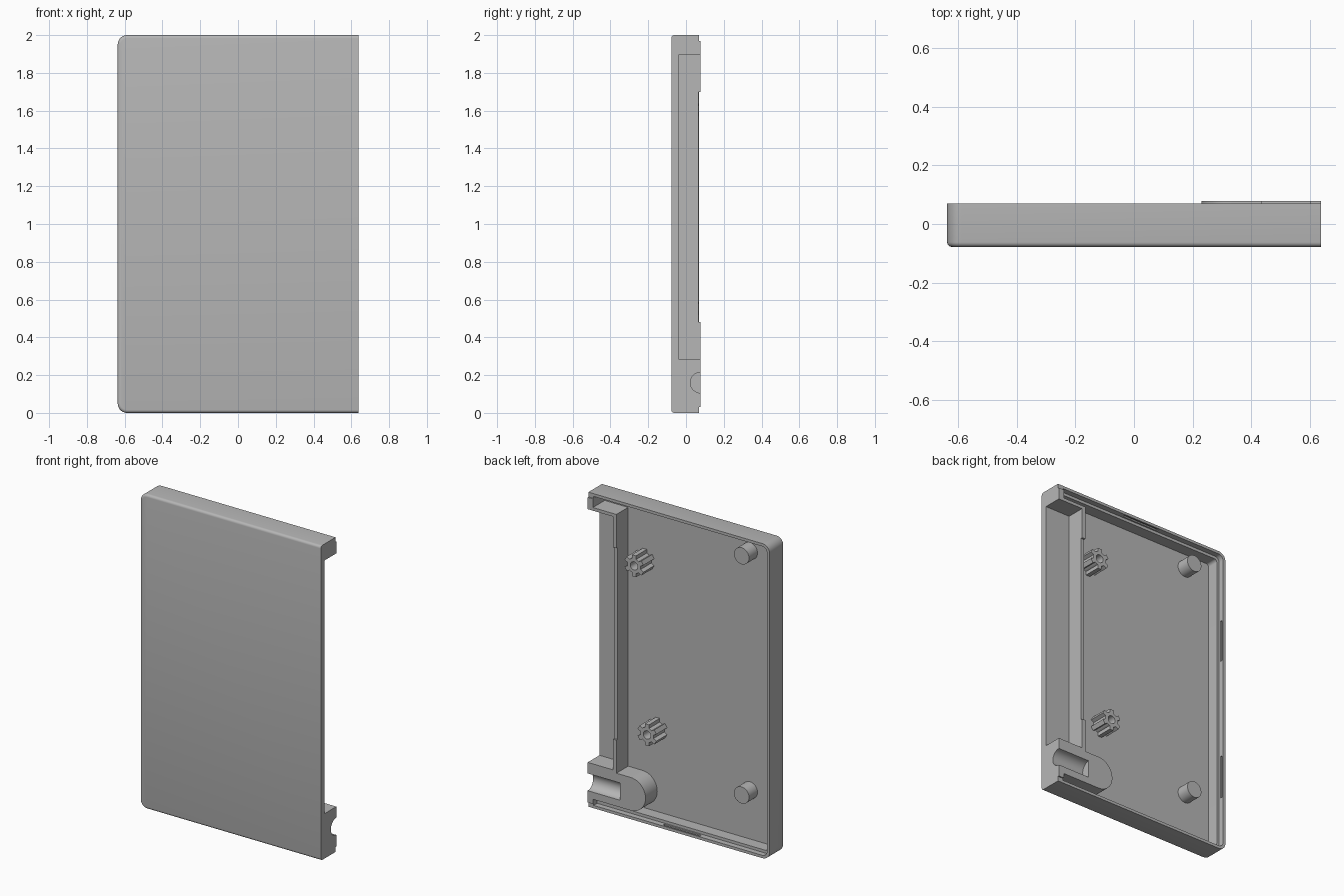
import bpy, bmesh, math
from mathutils import Matrix

cube = bpy.data.objects.get("Cube")
if cube:
    bpy.data.objects.remove(cube, do_unlink=True)

grey = bpy.data.materials.new("plain_grey")
grey.use_nodes = True
grey.diffuse_color = (0.47, 0.47, 0.47, 1)
grey.node_tree.nodes["Principled BSDF"].inputs["Base Color"].default_value = grey.diffuse_color

FRONT, FLOOR, LEDGE, RIM, TOP = -0.078, -0.04, 0.035, 0.07, 0.078
END = 0.637


def finish(name, bm):
    bmesh.ops.recalc_face_normals(bm, faces=bm.faces)
    mesh = bpy.data.meshes.new(name)
    bm.to_mesh(mesh)
    bm.free()
    obj = bpy.data.objects.new(name, mesh)
    mesh.materials.append(grey)
    bpy.context.collection.objects.link(obj)
    return obj


def prism(name, outline, y0, y1, fillet=0):
    """Extrude an (x, z) outline from y0 to y1, with an optional front fillet."""
    bm = bmesh.new()
    face = bm.faces.new([bm.verts.new((x, y0, z)) for x, z in outline])
    edges = [e for e in face.edges if min(v.co.x for v in e.verts) < END - 0.001]
    ext = bmesh.ops.extrude_face_region(bm, geom=[face], use_keep_orig=True)
    moved = [g for g in ext["geom"] if isinstance(g, bmesh.types.BMVert)]
    bmesh.ops.translate(bm, verts=moved, vec=(0, y1 - y0, 0))
    if fillet:
        bmesh.ops.recalc_face_normals(bm, faces=bm.faces)
        bmesh.ops.bevel(bm, geom=edges, offset=fillet, segments=4, profile=0.5, affect='EDGES')
    return finish(name, bm)


def box(name, x0, x1, y0, y1, z0, z1):
    return prism(name, [(x0, z0), (x1, z0), (x1, z1), (x0, z1)], y0, y1)


def arc(cx, cz, r, a0, a1, n=8):
    steps = [math.radians(a0 + (a1 - a0) * i / n) for i in range(n + 1)]
    return [(cx + r * math.cos(a), cz + r * math.sin(a)) for a in steps]


def panel(x0, x1, margin, r):
    """Outline with rounded corners on the -x side only."""
    lo, hi = margin, 2 - margin
    return ([(x1, lo), (x1, hi)] + arc(x0 + r, hi - r, r, 90, 180)
            + arc(x0 + r, lo + r, r, 180, 270))


def cylinder(name, r, depth, matrix):
    bm = bmesh.new()
    bmesh.ops.create_cone(bm, cap_ends=True, segments=32, radius1=r, radius2=r,
                          depth=depth, matrix=matrix)
    return finish(name, bm)


def post(name, x, z, r, y0, y1):
    spin = Matrix.Rotation(math.pi / 2, 4, 'X')
    return cylinder(name, r, y1 - y0, Matrix.Translation((x, (y0 + y1) / 2, z)) @ spin)


def combine(obj, others, operation):
    for other in others:
        mod = obj.modifiers.new("bool", 'BOOLEAN')
        mod.operation, mod.solver, mod.object = operation, 'EXACT', other
        bpy.context.view_layer.objects.active = obj
        bpy.ops.object.modifier_apply(modifier=mod.name)
        bpy.data.objects.remove(other, do_unlink=True)


def channel():
    spin = Matrix.Rotation(math.pi / 2, 4, 'Y')
    return cylinder("channel_cutter", 0.055, 0.3, Matrix.Translation((0.56, TOP, 0.16)) @ spin)


# Tray with a stepped rim, side opening and snap slots
shell = prism("tray_shell", panel(-END, END, 0, 0.05), FRONT, RIM, 0.016)
cutters = [
    prism("cavity_cutter", panel(-0.601, 0.6, 0.036, 0.02), FLOOR, 0.2),
    prism("lip_cutter", panel(-0.619, 0.6, 0.018, 0.034), LEDGE, 0.2),
    box("opening_cutter", 0.58, 0.7, FLOOR, 0.2, 0.285, 1.895),
    channel(),
    box("slot_cutter", -0.14, 0.12, 0.045, 0.06, 0.01, 1.99),
]
for z0, z1 in ((0.36, 0.64), (1.28, 1.55)):
    cutters.append(box("slot_cutter", -0.627, -0.6, 0.045, 0.06, z0, z1))
combine(shell, cutters, 'DIFFERENCE')

# Cable boss with a rounded end and a half-round channel
boss_outline = [(END, 0.06), (END, 0.27)] + arc(0.335, 0.165, 0.105, 90, 270, 20)
boss = prism("cable_boss", boss_outline, FLOOR - 0.01, TOP)
combine(boss, [channel()], 'DIFFERENCE')

# Walls around the side recess
box("recess_side_wall", 0.435, 0.46, FLOOR - 0.01, 0.066, 0.265, 1.915)
for label, z0, z1 in (("lower", 0.265, 0.48), ("upper", 1.7, 1.915)):
    box(label + "_side_wall_step", 0.435, 0.46, 0.06, TOP, z0, z1)
box("recess_top_wall", 0.435, END, FLOOR - 0.01, TOP, 1.895, 1.915)
box("recess_bottom_wall", 0.435, END, FLOOR - 0.01, TOP, 0.262, 0.285)

# Raised strips on the end plate
box("upper_end_strip", 0.6, END, RIM - 0.01, TOP, 1.9, 1.97)
box("lower_end_strip", 0.6, END, RIM - 0.01, TOP, 0.03, 0.07)

# Plain support posts
for label, z in (("lower", 0.347), ("upper", 1.868)):
    post(label + "_support_post", -0.422, z, 0.053, FLOOR - 0.01, 0.045)

# Ribbed screw posts with a central hole
for label, x, z in (("lower", 0.227, 0.565), ("upper", 0.318, 1.615)):
    ribbed = post(label + "_screw_post", x, z, 0.047, FLOOR - 0.01, 0.068)
    ribs = []
    for k in range(3):
        rib = box("rib", -0.068, 0.068, FLOOR - 0.01, 0.068, -0.014, 0.014)
        rib.data.transform(Matrix.Translation((x, 0, z))
                           @ Matrix.Rotation(k * math.pi / 3 + math.pi / 6, 4, 'Y'))
        ribs.append(rib)
    combine(ribbed, ribs, 'UNION')
    combine(ribbed, [post("hole_cutter", x, z, 0.026, FLOOR, 0.2)], 'DIFFERENCE')

# Smooth the curved surfaces, keep the corners crisp
for obj in bpy.context.scene.objects:
    if obj.type == 'MESH':
        bpy.ops.object.select_all(action='DESELECT')
        obj.select_set(True)
        bpy.context.view_layer.objects.active = obj
        bpy.ops.object.shade_smooth_by_angle(angle=math.radians(30))
